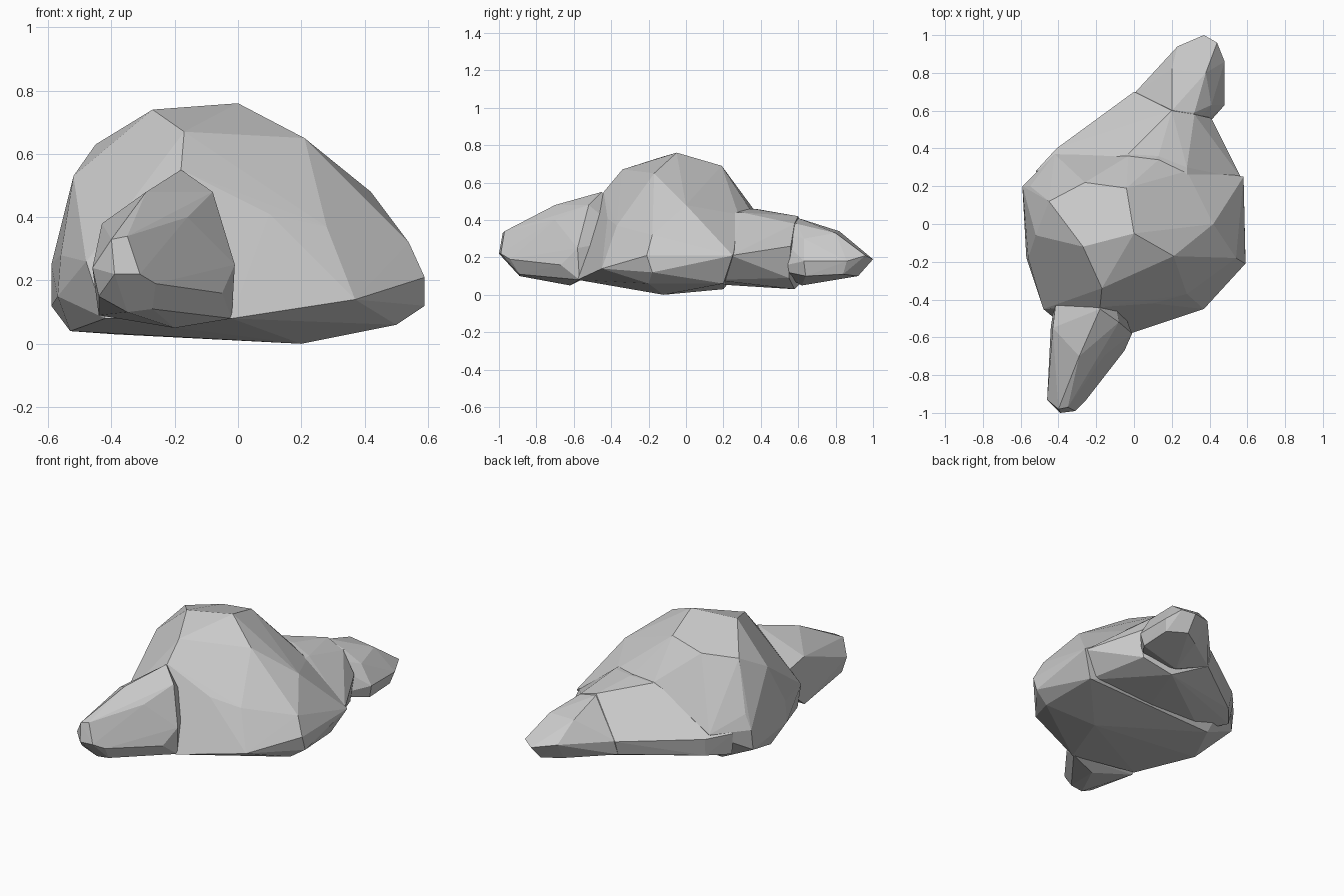
import bpy
import bmesh
from mathutils import Vector

default_cube = bpy.data.objects.get("Cube")
if default_cube:
    bpy.data.objects.remove(default_cube, do_unlink=True)

# One plain stone colour
stone = bpy.data.materials.new("stone grey")
stone_colour = (0.6, 0.6, 0.6, 1)
stone.diffuse_color = stone_colour
stone.use_nodes = True
shader = next(node for node in stone.node_tree.nodes if node.type == "BSDF_PRINCIPLED")
shader.inputs["Base Color"].default_value = stone_colour
shader.inputs["Roughness"].default_value = 0.9


def faceted_lump(name, corners):
    """Chiselled convex lump around corner points given in hundredths of a unit."""
    mesh = bpy.data.meshes.new(name)
    bm = bmesh.new()
    for corner in corners:
        bm.verts.new(Vector(corner) / 100)
    hull = bmesh.ops.convex_hull(bm, input=bm.verts)
    leftovers = {item for item in hull["geom_interior"] + hull["geom_unused"]
                 if isinstance(item, bmesh.types.BMVert)}
    bmesh.ops.delete(bm, geom=list(leftovers), context="VERTS")
    bmesh.ops.recalc_face_normals(bm, faces=bm.faces)
    bm.to_mesh(mesh)
    bm.free()
    mesh.materials.append(stone)
    lump = bpy.data.objects.new(name, mesh)
    bpy.context.collection.objects.link(lump)
    return lump


def fuse(base, extra):
    """Weld one lump onto another so only the outer skin remains."""
    weld = base.modifiers.new("weld " + extra.name, "BOOLEAN")
    weld.operation = "UNION"
    weld.solver = "EXACT"
    weld.object = extra
    bpy.context.view_layer.objects.active = base
    bpy.ops.object.modifier_apply(modifier=weld.name)
    bpy.data.objects.remove(extra, do_unlink=True)


# Main dome: underside, belt, shoulders, then crown
boulder = faceted_lump("boulder", [
    (20, -12, 0), (50, -20, 6), (50, 20, 6), (-53, -8, 4), (-39, 20, 3),
    (-2, -58, 8), (-42, -50, 8),
    (59, -21, 21), (59, -18, 12), (58, 25, 21), (37, -45, 14),
    (-59, 20, 25), (-59, 18, 12), (-57, -18, 15), (-56, -18, 28), (-48, -45, 26),
    (-52, -6, 53), (-55, 20, 34), (-45, 12, 63), (54, -18, 32), (42, 0, 48),
    (-18, -44, 55), (10, -42, 41), (28, -37, 37), (28, 28, 43), (13, 34, 46),
    (-3, 36, 46), (-42, 37, 24),
    (-27, -12, 74), (0, -5, 76), (-17, -34, 67), (21, -17, 65),
    (-4, 19, 69), (-26, 22, 65),
])

# Broad rear slope, rooted inside the dome and falling away to a low left edge
rear_slope = faceted_lump("rear_slope", [
    (-52, 28, 24), (-50, 26, 10), (-41, 40, 22), (-40, 38, 11), (-37, 15, 6),
    (-15, 56, 20), (-15, 55, 12), (0, 70, 21), (0, 67, 12),
    (-5, 25, 46), (-3, 37, 46), (13, 36, 46), (28, 20, 44), (28, 30, 44),
    (20, 60, 42), (32, 58, 38), (41, 56, 26), (39, 55, 9),
    (57, 24, 21), (48, 15, 8), (20, 58, 3), (0, 10, 6),
])

# Knobbly rear end, rooted inside the slope
rear_knob = faceted_lump("rear_knob", [
    (10, 50, 28), (25, 45, 36), (8, 50, 14), (32, 45, 14),
    (20, 60, 41), (32, 59, 38), (0, 69, 21), (0, 67, 12), (20, 82, 34), (38, 80, 33),
    (41, 63, 30), (48, 63, 18), (46, 64, 10), (48, 86, 18), (46, 84, 11),
    (23, 94, 22), (37, 100, 19), (44, 96, 21), (36, 92, 10), (25, 85, 10), (20, 62, 5),
])

# Tapering front spur with a narrow leaning tip
front_spur = faceted_lump("front_spur", [
    (-46, -93, 24), (-39, -100, 22), (-31, -99, 22), (-26, -94, 19),
    (-40, -98, 33), (-35, -97, 34), (-44, -91, 15), (-35, -89, 10), (-27, -89, 11),
    (-35, -84, 40), (-29, -70, 48), (-18, -45, 55), (-8, -52, 48), (-16, -70, 40),
    (-43, -55, 38), (-44, -54, 9), (-1, -58, 25), (-5, -67, 16),
    (-20, -62, 5), (-2, -57, 8), (-40, -30, 30), (-12, -30, 30),
])

# Merge everything into a single rock
for lump in (rear_slope, rear_knob, front_spur):
    fuse(boulder, lump)
for face in boulder.data.polygons:
    face.use_smooth = False
    face.material_index = 0
